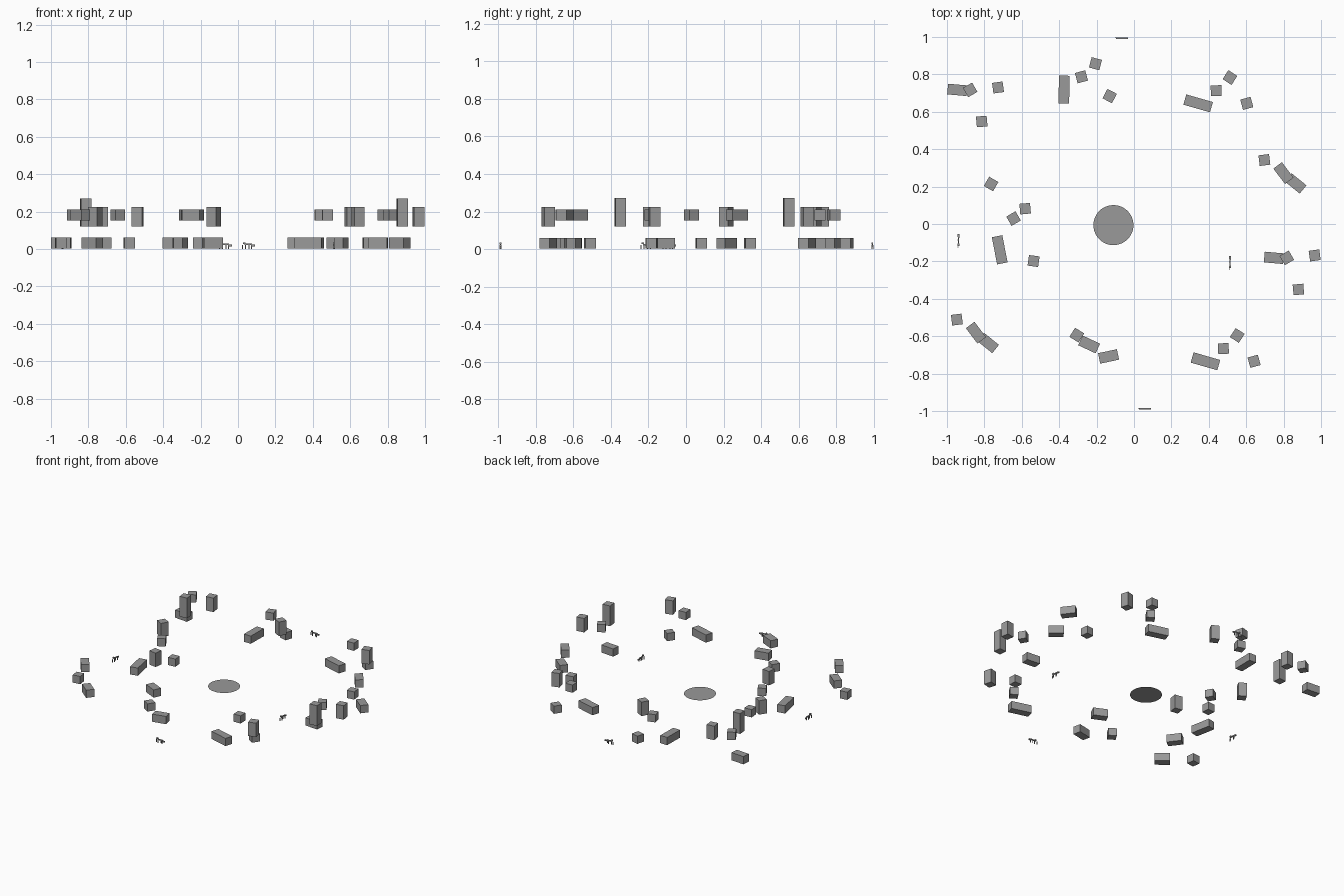
import bpy, bmesh, math
from mathutils import Matrix

if "Cube" in bpy.data.objects:
    bpy.data.objects.remove(bpy.data.objects["Cube"])

W = 0.057  # section of every block
stone = bpy.data.materials.new("dark_grey")
stone.diffuse_color = (0.32, 0.32, 0.32, 1)
stone.use_nodes = True
stone.node_tree.nodes["Principled BSDF"].inputs["Base Color"].default_value = stone.diffuse_color


def boxes_object(name, boxes, loc=(0, 0, 0), rot=0):
    """One object from a list of (centre, size) boxes."""
    bm = bmesh.new()
    for c, s in boxes:
        bmesh.ops.create_cube(bm, size=1, matrix=Matrix.Translation(c) @ Matrix.Diagonal((*s, 1)))
    me = bpy.data.meshes.new(name)
    bm.to_mesh(me)
    bm.free()
    me.materials.append(stone)
    ob = bpy.data.objects.new(name, me)
    ob.location = loc
    ob.rotation_euler.z = math.radians(rot)
    bpy.context.collection.objects.link(ob)


# kind: (length along local x, height, bottom z)
KINDS = {
    "long_block": (0.148, W, 0.003),
    "short_block": (0.103, W, 0.003),
    "cube_block": (W, W, 0.003),
    "raised_cube": (W, W, 0.153),
    "raised_short_block": (0.103, W, 0.153),
    "upright_block": (W, 0.103, 0.121),
    "tall_upright_block": (W, 0.15, 0.121),
}


def cluster(ox, oy, parts):
    for kind, dx, dy, rot in parts:
        l, h, z = KINDS[kind]
        boxes_object(kind, [((0, 0, z + h / 2), (l, W, h))], (ox + dx, oy + dy, 0), rot)


# repeated layouts
pair = [("short_block", 0, 0, -5), ("raised_cube", 0.069, 0, 30),
        ("upright_block", 0.218, 0.013, 8), ("tall_upright_block", 0.131, -0.169, 5)]
row = [("long_block", 0, 0, -16), ("raised_cube", 0.096, 0.068, 2),
       ("cube_block", 0.17, 0.138, -33), ("upright_block", 0.26, 0, 15)]
bend = [("cube_block", 0, 0, 7), ("raised_short_block", 0.102, -0.07, -53),
        ("short_block", 0.167, -0.125, -39)]

cluster(-0.945, 0.717, pair)
cluster(0.748, -0.181, pair)
cluster(0.343, 0.645, row)
cluster(0.382, -0.734, row)
cluster(0.697, 0.342, bend)
cluster(-0.947, -0.511, bend)

# single layouts
cluster(0, -0.006, [
    ("long_block", -0.374, 0.725, 89), ("raised_cube", -0.281, 0.793, 15),
    ("cube_block", -0.206, 0.863, -15), ("upright_block", -0.13, 0.69, -28),
    ("cube_block", -0.306, -0.588, -32), ("raised_short_block", -0.24, -0.638, -25),
    ("short_block", -0.136, -0.702, 12),
    ("long_block", -0.718, -0.132, 101), ("raised_cube", -0.644, 0.035, 30),
    ("cube_block", -0.582, 0.088, 5), ("upright_block", -0.537, -0.192, -8),
    ("upright_block", -0.764, 0.22, -30),
])

# flat round disc on the ground
bpy.ops.mesh.primitive_circle_add(vertices=48, radius=0.107, fill_type='NGON',
                                  location=(-0.11, -0.006, 0.001))
disc = bpy.context.object
disc.name = "ground_disc"
disc.data.materials.append(stone)

# tiny thin legged figures at the edges
figure = [((0, 0, 0.024), (0.042, 0.006, 0.008)), ((-0.022, 0, 0.031), (0.013, 0.009, 0.009)),
          ((0.028, 0, 0.019), (0.016, 0.009, 0.009))]
figure += [((x, y, 0.011), (0.005, 0.004, 0.022)) for x, y in
           ((-0.032, 0.003), (-0.016, -0.003), (0.004, 0.003), (0.018, -0.003))]
for x, y, r in [(-0.068, 0.993, 0), (0.055, -0.988, 0), (-0.938, -0.09, 90), (0.513, -0.208, 90)]:
    boxes_object("small_figure", figure, (x, y, 0), r)
